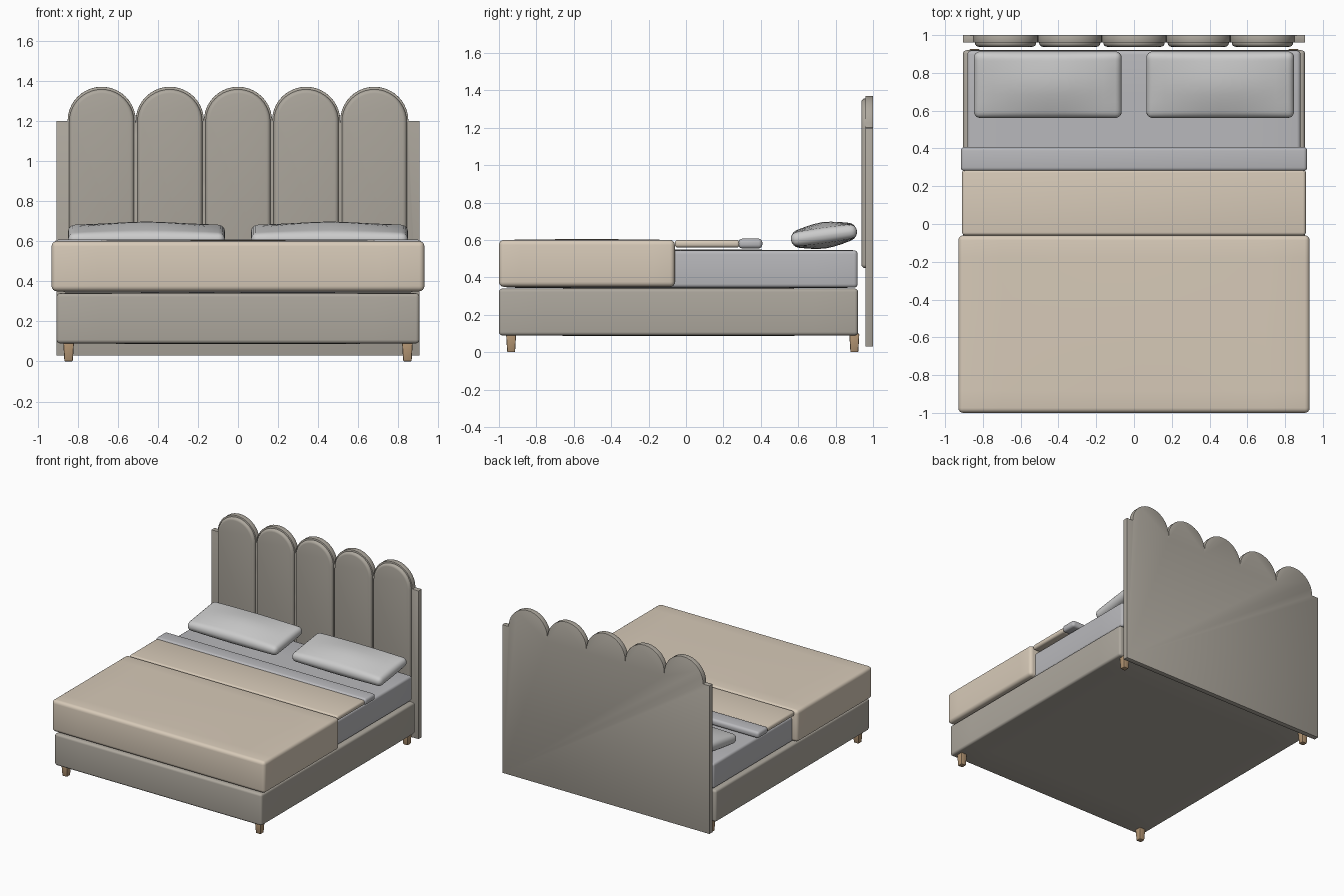
import bpy, bmesh, math
from mathutils import Matrix

if "Cube" in bpy.data.objects:
    bpy.data.objects.remove(bpy.data.objects["Cube"])


def material(name, rgb):
    m = bpy.data.materials.new(name)
    m.diffuse_color = (*rgb, 1)
    m.use_nodes = True
    m.node_tree.nodes["Principled BSDF"].inputs["Base Color"].default_value = m.diffuse_color
    return m


TAUPE = material("taupe_fabric", (0.42, 0.39, 0.34))
BEIGE = material("beige_cover", (0.68, 0.59, 0.48))
GREY = material("grey_sheet", (0.48, 0.48, 0.50))
WHITE = material("white_cotton", (0.75, 0.75, 0.73))
WOOD = material("wood", (0.45, 0.30, 0.17))


def finish(name, bm, mat, bevel=0.0, segments=4):
    bmesh.ops.recalc_face_normals(bm, faces=bm.faces)
    me = bpy.data.meshes.new(name)
    bm.to_mesh(me)
    bm.free()
    ob = bpy.data.objects.new(name, me)
    bpy.context.collection.objects.link(ob)
    me.materials.append(mat)
    bpy.ops.object.select_all(action='DESELECT')
    ob.select_set(True)
    bpy.context.view_layer.objects.active = ob
    if bevel:
        mod = ob.modifiers.new("bevel", 'BEVEL')
        mod.width = bevel
        mod.segments = segments
        mod.limit_method = 'ANGLE'
        mod.angle_limit = math.radians(40)
        bpy.ops.object.modifier_apply(modifier=mod.name)
    bpy.ops.object.shade_smooth_by_angle(angle=math.radians(35))
    return ob


def soft_box(name, x, y, z, mat, bevel, puff=0.0, tilt=0.0):
    """Rounded box from (min, max) ranges; puff swells its top and bottom."""
    size = [b - a for a, b in (x, y, z)]
    mid = [(a + b) / 2 for a, b in (x, y, z)]
    bm = bmesh.new()
    bmesh.ops.create_cube(bm, size=2)
    if puff:
        flat = [e for e in bm.edges if abs(e.verts[0].co.z - e.verts[1].co.z) < 0.1]
        bmesh.ops.subdivide_edges(bm, edges=flat, cuts=7, use_grid_fill=True)
    for v in bm.verts:
        u, w, s = v.co
        swell = puff * (1 - abs(u) ** 1.6) * (1 - abs(w) ** 1.6)
        v.co = (u * size[0] / 2, w * size[1] / 2, s * (size[2] / 2 + swell))
    bm.transform(Matrix.Translation(mid) @ Matrix.Rotation(tilt, 4, 'X'))
    return finish(name, bm, mat, bevel)


def slab(name, outline, y0, y1, mat, bevel, segments):
    """Extrude an x-z outline from y0 to y1."""
    bm = bmesh.new()
    face = bm.faces.new([bm.verts.new((px, y0, pz)) for px, pz in outline])
    geo = bmesh.ops.extrude_face_region(bm, geom=[face])["geom"]
    moved = [g for g in geo if isinstance(g, bmesh.types.BMVert)]
    bmesh.ops.translate(bm, verts=moved, vec=(0, y1 - y0, 0))
    return finish(name, bm, mat, bevel, segments)


def arch(cx, cz, r, n=20):
    """Half circle from left to right."""
    return [(cx - r * math.cos(math.pi * i / n), cz + r * math.sin(math.pi * i / n))
            for i in range(n + 1)]


# Headboard: scalloped back panel and five padded channels
centres = [-0.68, -0.34, 0, 0.34, 0.68]
outline = [(-0.905, 0.03), (-0.905, 1.2)]
for i, c in enumerate(centres):
    outline += arch(c, 1.2, 0.17)[(1 if i else 0):]
outline += [(0.905, 1.2), (0.905, 0.03)]
slab("headboard_back", outline, 0.96, 1.0, TAUPE, 0.005, 2)
for i, c in enumerate(centres):
    pad = [(c - 0.162, 0.45)] + arch(c, 1.195, 0.162) + [(c + 0.162, 0.45)]
    slab(f"headboard_pad_{i + 1}", pad, 0.938, 0.985, TAUPE, 0.02, 4)

# Upholstered base and mattress
soft_box("bed_base", (-0.905, 0.905), (-1.0, 0.92), (0.09, 0.34), TAUPE, 0.018, 0.004)
soft_box("mattress", (-0.882, 0.882), (-0.97, 0.918), (0.345, 0.545), GREY, 0.02, 0.004)

# Bedding: cover, folded back cover and sheet
soft_box("bed_cover", (-0.93, 0.93), (-1.0, -0.06), (0.35, 0.6), BEIGE, 0.026, 0.005)
soft_box("cover_fold", (-0.91, 0.91), (-0.06, 0.287), (0.56, 0.6), BEIGE, 0.016)
soft_box("sheet_fold", (-0.917, 0.917), (0.28, 0.408), (0.555, 0.607), GREY, 0.02)

# Pillows and tapered legs, mirrored left and right
for side, s in (("left", -1), ("right", 1)):
    soft_box(f"pillow_{side}", tuple(sorted((s * 0.065, s * 0.848))), (0.56, 0.915),
             (0.588, 0.662), WHITE, 0.034, 0.034, math.radians(8))
    for end, ly in (("front", -0.935), ("back", 0.9)):
        bm = bmesh.new()
        bmesh.ops.create_cube(bm, size=1)
        for v in bm.verts:
            w = 0.054 if v.co.z > 0 else 0.042
            v.co = (s * 0.845 + v.co.x * w, ly + v.co.y * w, 0.1 if v.co.z > 0 else 0)
        finish(f"{end}_leg_{side}", bm, WOOD, 0.006, 2)
